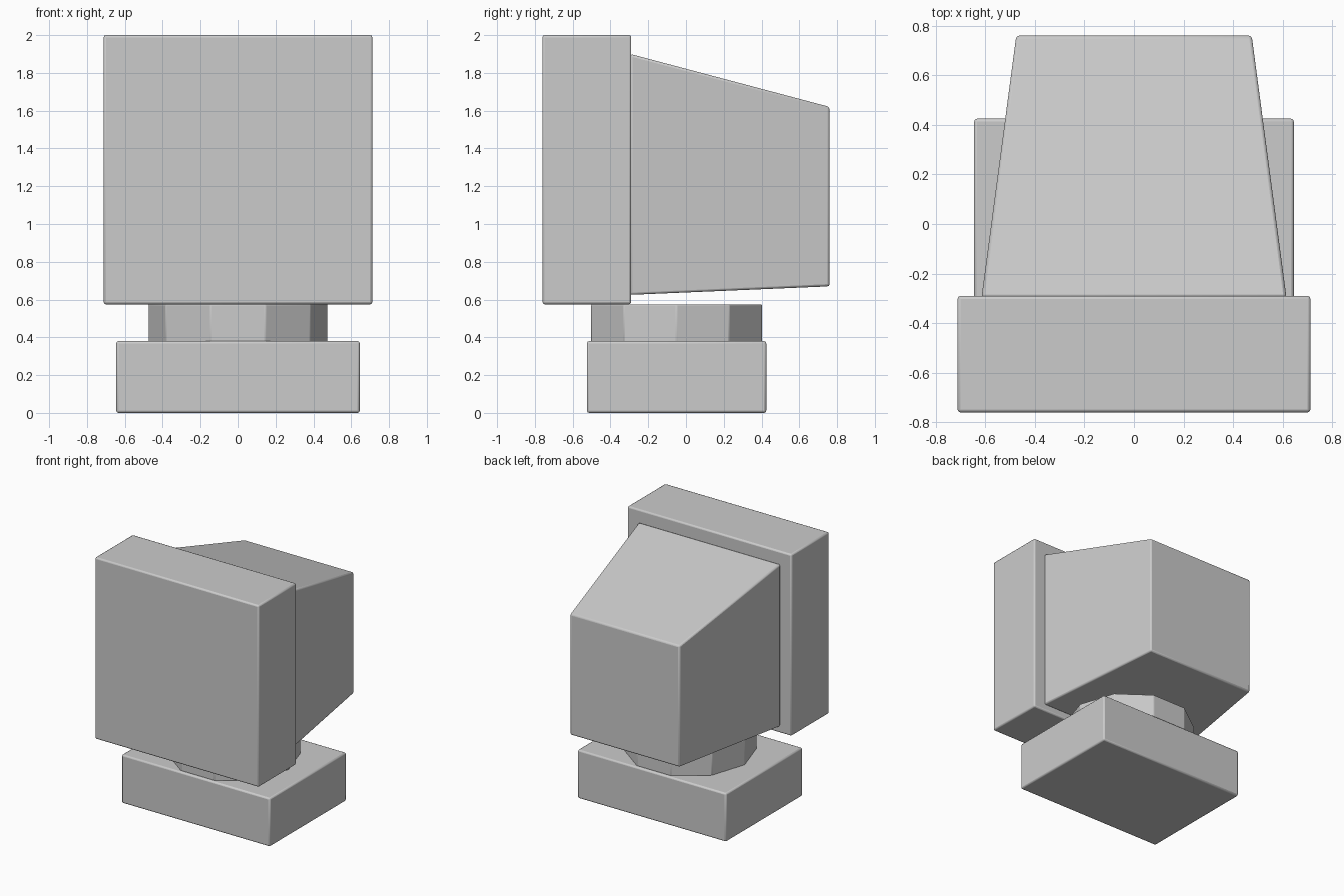
import bpy
import bmesh
import math
from mathutils import Matrix

default_cube = bpy.data.objects.get("Cube")
if default_cube:
    bpy.data.objects.remove(default_cube, do_unlink=True)

# One plain grey for the whole monitor
GREY = (0.6, 0.6, 0.6, 1)
grey = bpy.data.materials.new("light_grey")
grey.use_nodes = True
grey.diffuse_color = GREY
grey.node_tree.nodes["Principled BSDF"].inputs["Base Color"].default_value = GREY


def finish(name, bm, bevel):
    """Turn a bmesh into a softly bevelled grey object."""
    bmesh.ops.recalc_face_normals(bm, faces=bm.faces)
    mesh = bpy.data.meshes.new(name)
    bm.to_mesh(mesh)
    bm.free()
    mesh.materials.append(grey)
    obj = bpy.data.objects.new(name, mesh)
    bpy.context.collection.objects.link(obj)
    soft = obj.modifiers.new("soft_edges", 'BEVEL')
    soft.width = bevel
    soft.segments = 2
    soft.limit_method = 'ANGLE'
    soft.angle_limit = math.radians(30)
    bpy.ops.object.select_all(action='DESELECT')
    obj.select_set(True)
    bpy.context.view_layer.objects.active = obj
    bpy.ops.object.shade_smooth_by_angle(angle=math.radians(35))
    return obj


def tapered_box(name, front, back, bevel=0.012):
    """Join two upright rectangles, each given as (y, half width, bottom, top)."""
    bm = bmesh.new()
    rings = []
    for y, half, low, high in (front, back):
        corners = ((-half, low), (half, low), (half, high), (-half, high))
        rings.append([bm.verts.new((x, y, z)) for x, z in corners])
    for ring in rings:
        bm.faces.new(ring)
    for i in range(4):
        j = (i + 1) % 4
        bm.faces.new((rings[0][i], rings[0][j], rings[1][j], rings[1][i]))
    return finish(name, bm, bevel)


# Base slab
tapered_box("base", (-0.525, 0.645, 0, 0.38), (0.425, 0.645, 0, 0.38))

# Ten-sided neck between base and screen housing
neck = bmesh.new()
bmesh.ops.create_cone(neck, cap_ends=True, segments=10, radius1=0.475,
                      radius2=0.475, depth=0.2,
                      matrix=Matrix.Translation((0, -0.05, 0.475))
                      @ Matrix.Rotation(math.pi / 2, 4, 'Z'))
finish("neck", neck, 0.006)

# Screen housing at the front and the tapered tube housing behind it
tapered_box("screen_housing", (-0.76, 0.712, 0.575, 2), (-0.29, 0.712, 0.575, 2))
tapered_box("rear_housing", (-0.295, 0.615, 0.625, 1.9), (0.76, 0.475, 0.67, 1.62))
